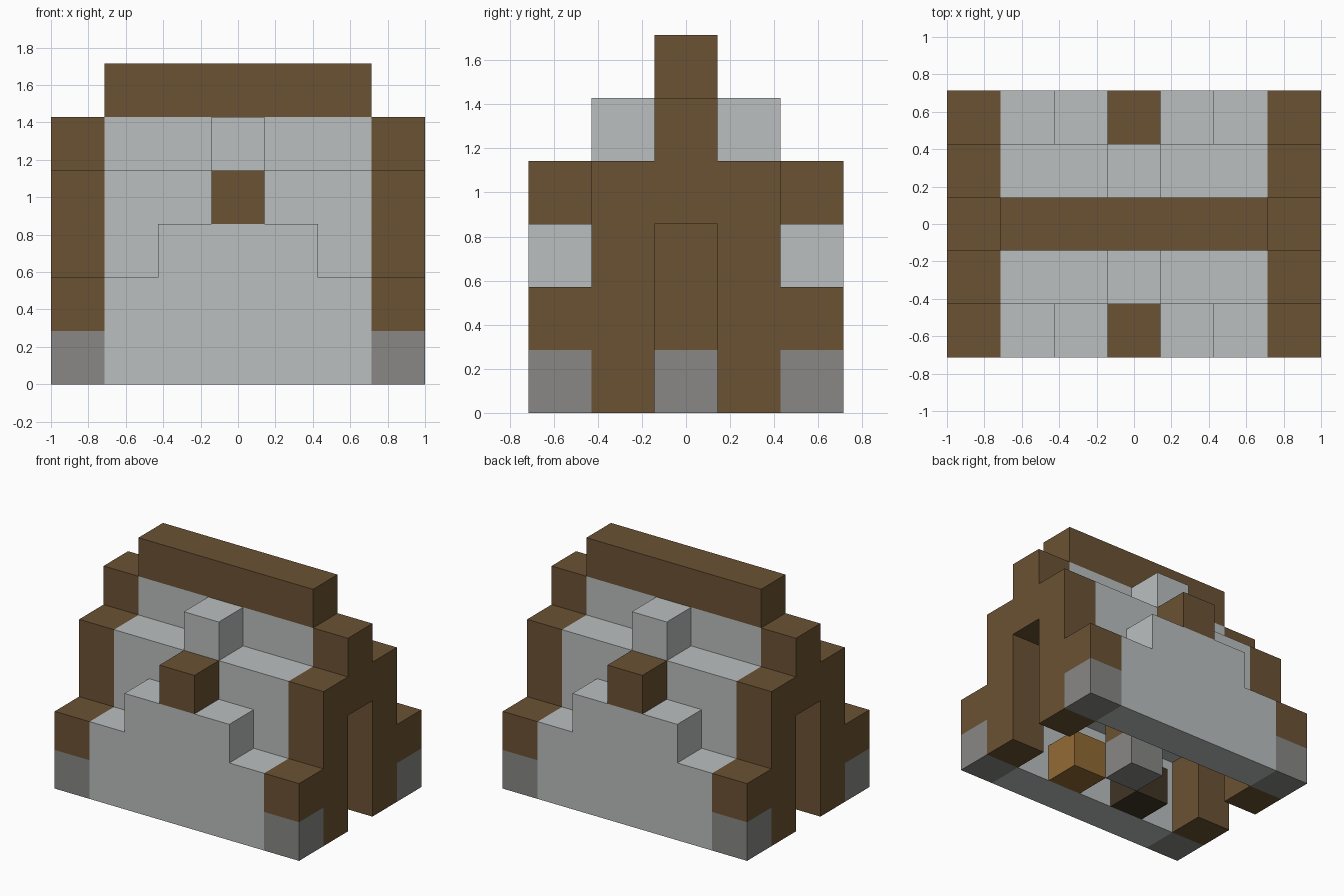
import bpy
import bmesh
from mathutils import Vector

if "Cube" in bpy.data.objects:
    bpy.data.objects.remove(bpy.data.objects["Cube"], do_unlink=True)

U = 2 / 7  # edge length of one building block


def linear(c):
    c /= 255
    return c / 12.92 if c <= 0.04045 else ((c + 0.055) / 1.055) ** 2.4


def material(name, *rgb):
    mat = bpy.data.materials.new(name)
    color = (*[linear(c) for c in rgb], 1)
    mat.diffuse_color = color
    mat.use_nodes = True
    mat.node_tree.nodes["Principled BSDF"].inputs["Base Color"].default_value = color
    return mat


PLASTER = material("pale grey", 187, 191, 191)
STONE = material("stone grey", 136, 135, 134)
TIMBER = material("timber brown", 107, 82, 51)
OCHRE = material("ochre wood", 146, 107, 52)
DARK = material("dark wood", 64, 52, 36)


def finish(name, bm, mat):
    bmesh.ops.recalc_face_normals(bm, faces=bm.faces)
    bmesh.ops.scale(bm, vec=(U, U, U), verts=bm.verts)
    mesh = bpy.data.meshes.new(name)
    bm.to_mesh(mesh)
    bm.free()
    mesh.materials.append(mat)
    obj = bpy.data.objects.new(name, mesh)
    bpy.context.collection.objects.link(obj)
    return obj


def block(name, mat, center, size=(1, 1, 1)):
    """Box standing on center, measured in blocks."""
    bm = bmesh.new()
    bmesh.ops.create_cube(bm, size=1)
    bmesh.ops.scale(bm, vec=size, verts=bm.verts)
    shift = Vector(center) + Vector((0, 0, size[2] / 2))
    bmesh.ops.translate(bm, vec=shift, verts=bm.verts)
    return finish(name, bm, mat)


def slab(name, mat, half, axis, pos):
    """Mirrored stepped profile, one block thick along x or y."""
    outline = half + [(-a, z) for a, z in reversed(half)]
    bm = bmesh.new()
    start = pos - 0.5
    points = [(start, a, z) if axis == "x" else (a, start, z) for a, z in outline]
    face = bm.faces.new([bm.verts.new(p) for p in points])
    ext = bmesh.ops.extrude_face_region(bm, geom=[face])
    verts = [g for g in ext["geom"] if isinstance(g, bmesh.types.BMVert)]
    bmesh.ops.translate(bm, vec=(1, 0, 0) if axis == "x" else (0, 1, 0), verts=verts)
    return finish(name, bm, mat)


gable_half = [(0.5, 3), (0.5, 0), (1.5, 0), (1.5, 1), (2.5, 1),
              (2.5, 2), (1.5, 2), (1.5, 4), (0.5, 4), (0.5, 5)]
wall_half = [(2.5, 0), (2.5, 2), (1.5, 2), (1.5, 3)]

# Timber gable ends with doorways, and stone corner footings
for side, sx in (("left", 1), ("right", -1)):
    slab(f"{side}_gable", TIMBER, gable_half, "x", 3 * sx)
    for end, sy in (("front", -1), ("back", 1)):
        block(f"{end}_{side}_footing", STONE, (3 * sx, 2 * sy, 0))

# Stepped walls, lower roof tiers and dormer blocks
for end, sy in (("front", -1), ("back", 1)):
    slab(f"{end}_wall", PLASTER, wall_half, "y", 2 * sy)
    block(f"{end}_roof_tier", PLASTER, (0, sy, 2), (5, 1, 2))
    block(f"{end}_dormer_cap", TIMBER, (0, 2 * sy, 3))
    block(f"{end}_dormer_top", PLASTER, (0, sy, 4))

# Upper roof and ridge beam
block("upper_roof", PLASTER, (0, 0, 4), (5, 1, 1))
block("ridge_beam", TIMBER, (0, 0, 5), (5, 1, 1))

# Interior: central post on a stone base, and two furniture blocks
block("post_base", STONE, (0, 0, 0))
block("center_post", TIMBER, (0, 0, 1), (1, 1, 3))
block("chest", OCHRE, (1, -1, 0))
block("work_table", DARK, (-1, -1, 0))
